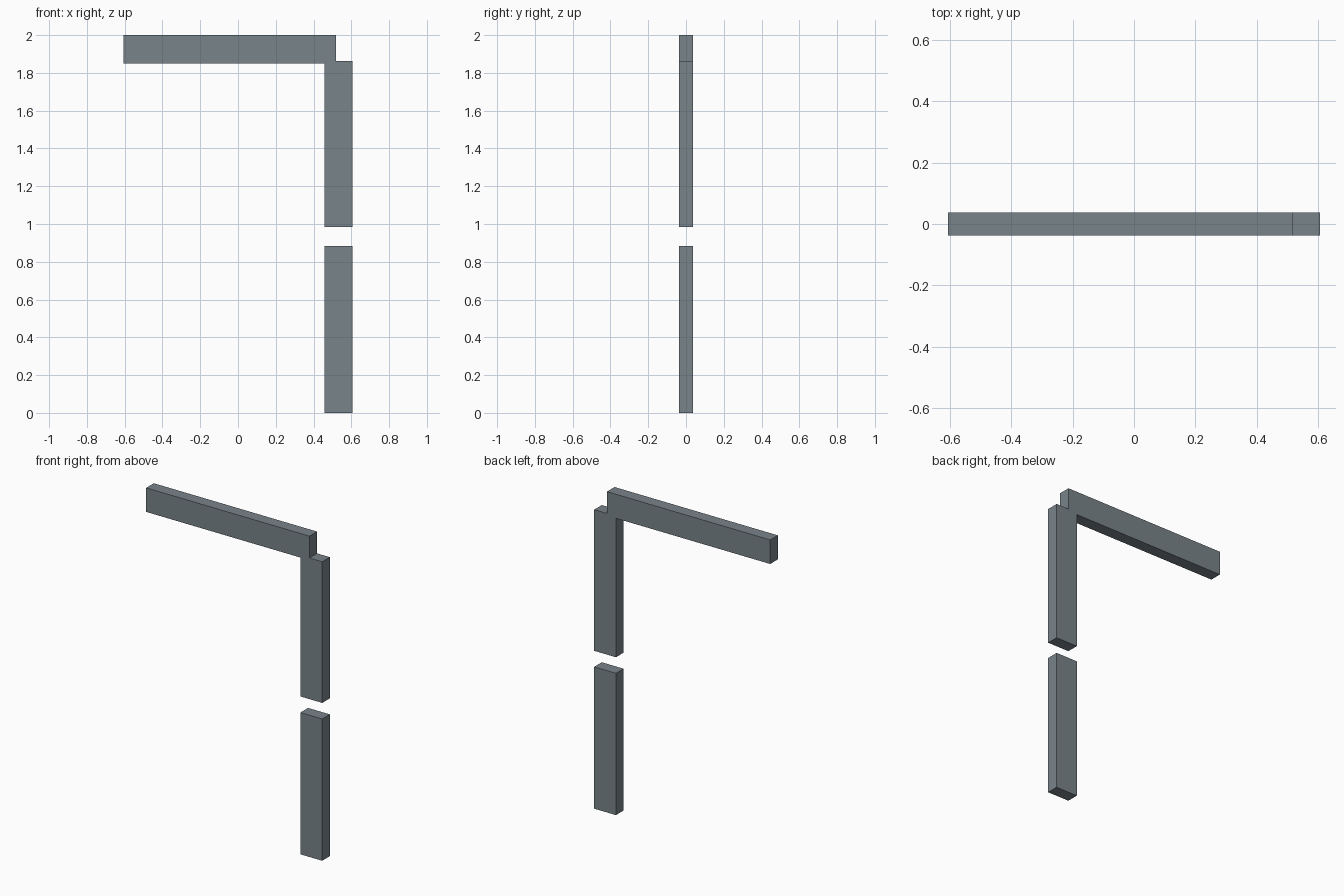
import bpy

# Remove the default cube
default = bpy.data.objects.get("Cube")
if default:
    bpy.data.objects.remove(default, do_unlink=True)

# Single slate grey material
COLOUR = (0.19, 0.23, 0.255, 1.0)
slate = bpy.data.materials.new("slate_grey")
slate.use_nodes = True
slate.diffuse_color = COLOUR
slate.node_tree.nodes["Principled BSDF"].inputs["Base Color"].default_value = COLOUR

DEPTH = 0.075


def beam(name, x0, x1, z0, z1):
    """Box spanning the given x and z ranges, centred on y."""
    bpy.ops.mesh.primitive_cube_add(size=1, location=((x0 + x1) / 2, 0, (z0 + z1) / 2))
    obj = bpy.context.object
    obj.name = obj.data.name = name
    obj.scale = (x1 - x0, DEPTH, z1 - z0)
    bpy.ops.object.transform_apply(location=False, rotation=False, scale=True)
    obj.data.materials.append(slate)
    return obj


# Two stacked posts with a gap between them
beam("lower_post", 0.457, 0.607, 0, 0.884)
beam("upper_post", 0.457, 0.607, 0.984, 1.864)

# Crossbar lapping over the inner corner of the upper post
beam("crossbar", -0.607, 0.519, 1.85, 2)
